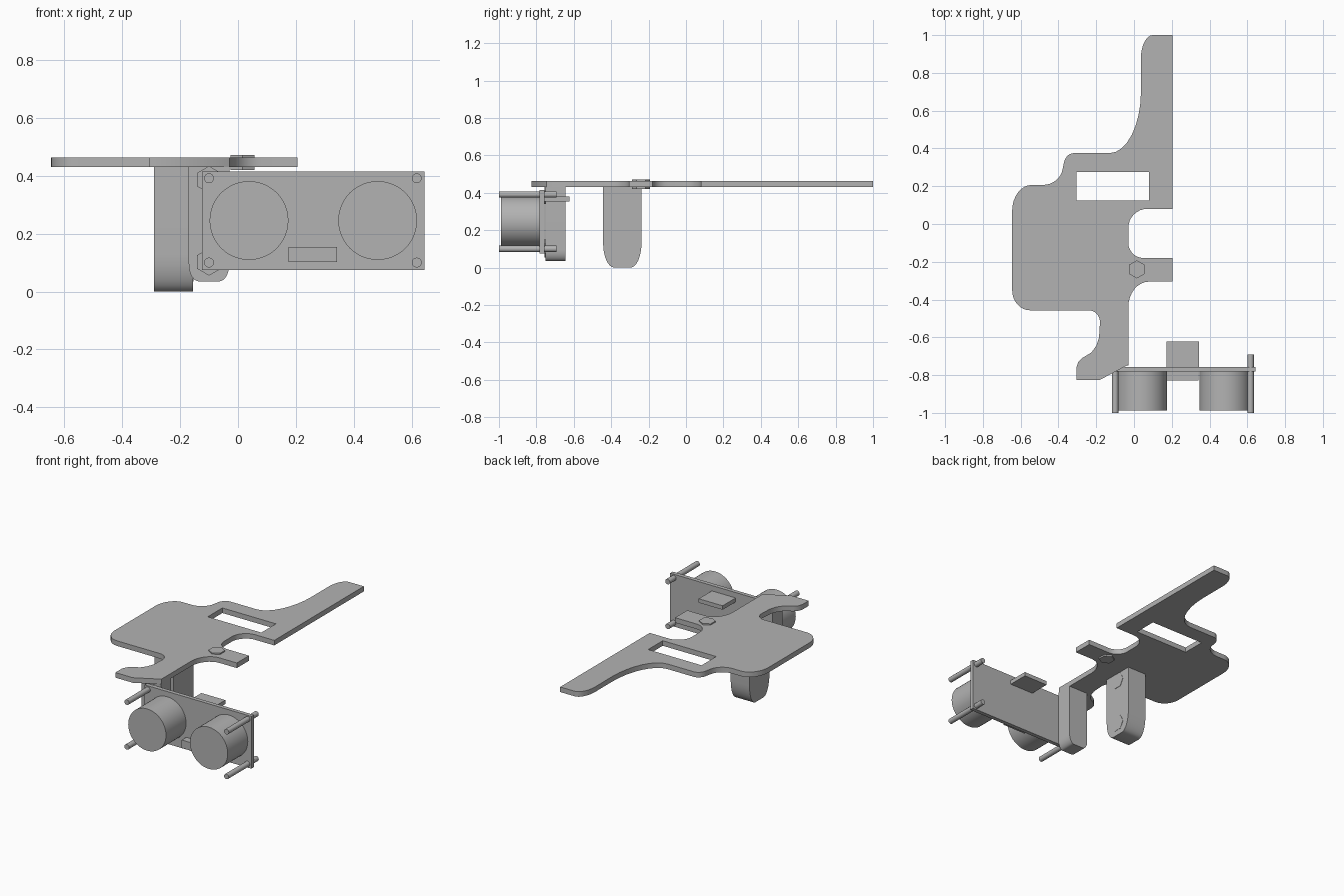
import bpy, bmesh, math

if "Cube" in bpy.data.objects:
    bpy.data.objects.remove(bpy.data.objects["Cube"])

grey = bpy.data.materials.new("plain grey")
grey.diffuse_color = (0.45, 0.45, 0.45, 1)
grey.use_nodes = True
grey.node_tree.nodes["Principled BSDF"].inputs["Base Color"].default_value = grey.diffuse_color

AXES = {"x": lambda u, v, w: (w, u, v),
        "y": lambda u, v, w: (u, w, v),
        "z": lambda u, v, w: (u, v, w)}


def prism(name, axis, loops, w0, w1):
    """Closed solid from one outline (plus optional holes) run along an axis."""
    bm, place = bmesh.new(), AXES[axis]
    caps = ([], [])
    for loop in loops:
        rings = [[bm.verts.new(place(u, v, w)) for u, v in loop] for w in (w0, w1)]
        n = len(loop)
        for i in range(n):
            j = (i + 1) % n
            bm.faces.new((rings[0][i], rings[0][j], rings[1][j], rings[1][i]))
            for ring, edges in zip(rings, caps):
                edges.append(bm.edges.get((ring[i], ring[j])))
    for edges in caps:
        bmesh.ops.triangle_fill(bm, edges=edges, use_beauty=True, normal=place(0, 0, 1))
    bmesh.ops.recalc_face_normals(bm, faces=bm.faces)
    mesh = bpy.data.meshes.new(name)
    bm.to_mesh(mesh)
    bm.free()
    mesh.materials.append(grey)
    ob = bpy.data.objects.new(name, mesh)
    bpy.context.collection.objects.link(ob)
    bpy.ops.object.select_all(action="DESELECT")
    ob.select_set(True)
    bpy.context.view_layer.objects.active = ob
    bpy.ops.object.shade_smooth_by_angle(angle=math.radians(30))
    return ob


def ring(cu, cv, r, n, turn=0):
    return [(cu + r * math.cos(turn + math.tau * i / n),
             cv + r * math.sin(turn + math.tau * i / n)) for i in range(n)]


def rect(u0, u1, v0, v1):
    return [(u0, v0), (u1, v0), (u1, v1), (u0, v1)]


def arc(a, c, b, n=8):
    """Quarter ellipse from a to b around the square corner c."""
    pts = []
    for i in range(n + 1):
        t = math.pi / 2 * i / n
        ka, kb = 1 - math.sin(t), 1 - math.cos(t)
        pts.append(tuple(c[k] + (a[k] - c[k]) * ka + (b[k] - c[k]) * kb for k in (0, 1)))
    return pts


def tab(u0, u1, v0, v1, ru, rv):
    """Strip with two rounded lower corners."""
    return ([(u1, v1), (u0, v1)]
            + arc((u0, v0 + rv), (u0, v0), (u0 + ru, v0))
            + arc((u1 - ru, v0), (u1, v0), (u1, v0 + rv)))


# Flat mounting plate with a rectangular slot
outline = [(0.205, 1.0), (0.205, 0.08)]
outline += arc((0.07, 0.08), (-0.03, 0.08), (-0.03, -0.02))
outline += arc((-0.03, -0.10), (-0.03, -0.18), (0.05, -0.18))
outline += [(0.205, -0.18), (0.205, -0.305)]
outline += arc((0.08, -0.305), (-0.03, -0.305), (-0.03, -0.44))
outline += [(-0.03, -0.745), (-0.18, -0.825), (-0.305, -0.825), (-0.305, -0.76),
            (-0.295, -0.73), (-0.275, -0.71), (-0.225, -0.68), (-0.2, -0.645), (-0.185, -0.6)]
outline += arc((-0.18, -0.52), (-0.18, -0.457), (-0.24, -0.457))
outline += arc((-0.55, -0.457), (-0.645, -0.457), (-0.645, -0.35))
outline += arc((-0.645, 0.07), (-0.645, 0.207), (-0.54, 0.207))
outline += arc((-0.48, 0.207), (-0.39, 0.207), (-0.378, 0.29))
outline += arc((-0.372, 0.32), (-0.365, 0.375), (-0.32, 0.375))
outline += arc((-0.13, 0.375), (0.035, 0.375), (0.037, 0.70))
outline += arc((0.037, 0.88), (0.037, 1.0), (0.10, 1.0))
prism("mounting_plate", "z", [outline, rect(-0.305, 0.08, 0.125, 0.275)], 0.43, 0.463)
prism("plate_bolt", "z", [ring(0.015, -0.24, 0.048, 6, math.pi / 2)], 0.42, 0.471)

# Hanging tabs with hex bolts
prism("side_tab", "x", [tab(-0.443, -0.238, 0.0, 0.43, 0.06, 0.13)], -0.29, -0.155)
prism("front_tab", "y", [tab(-0.17, -0.03, 0.035, 0.43, 0.035, 0.06)], -0.75, -0.645)
for i, z in enumerate((0.08, 0.378)):
    prism(f"side_bolt_{i}", "x", [ring(-0.34, z, 0.053, 6)], -0.2, -0.153)
for i, z in enumerate((0.102, 0.386)):
    prism(f"front_bolt_{i}", "y", [ring(-0.1, z, 0.047, 6, math.pi / 2)], -0.757, -0.70)

# Sensor board with two round transducers, chips and corner posts
prism("sensor_board", "y", [rect(-0.125, 0.643, 0.075, 0.415)], -0.782, -0.756)
for side, x in (("left", 0.038), ("right", 0.482)):
    prism(f"{side}_transducer", "y", [ring(x, 0.245, 0.136, 48)], -0.988, -0.78)
prism("front_chip", "y", [rect(0.175, 0.342, 0.102, 0.154)], -0.828, -0.78)
prism("rear_connector", "y", [rect(0.172, 0.344, 0.354, 0.38)], -0.758, -0.622)
for side, x in (("left", -0.1), ("right", 0.617)):
    for level, z in (("lower", 0.1), ("upper", 0.391)):
        prism(f"{side}_{level}_post", "y", [ring(x, z, 0.017, 20)], -1.0, -0.692)
